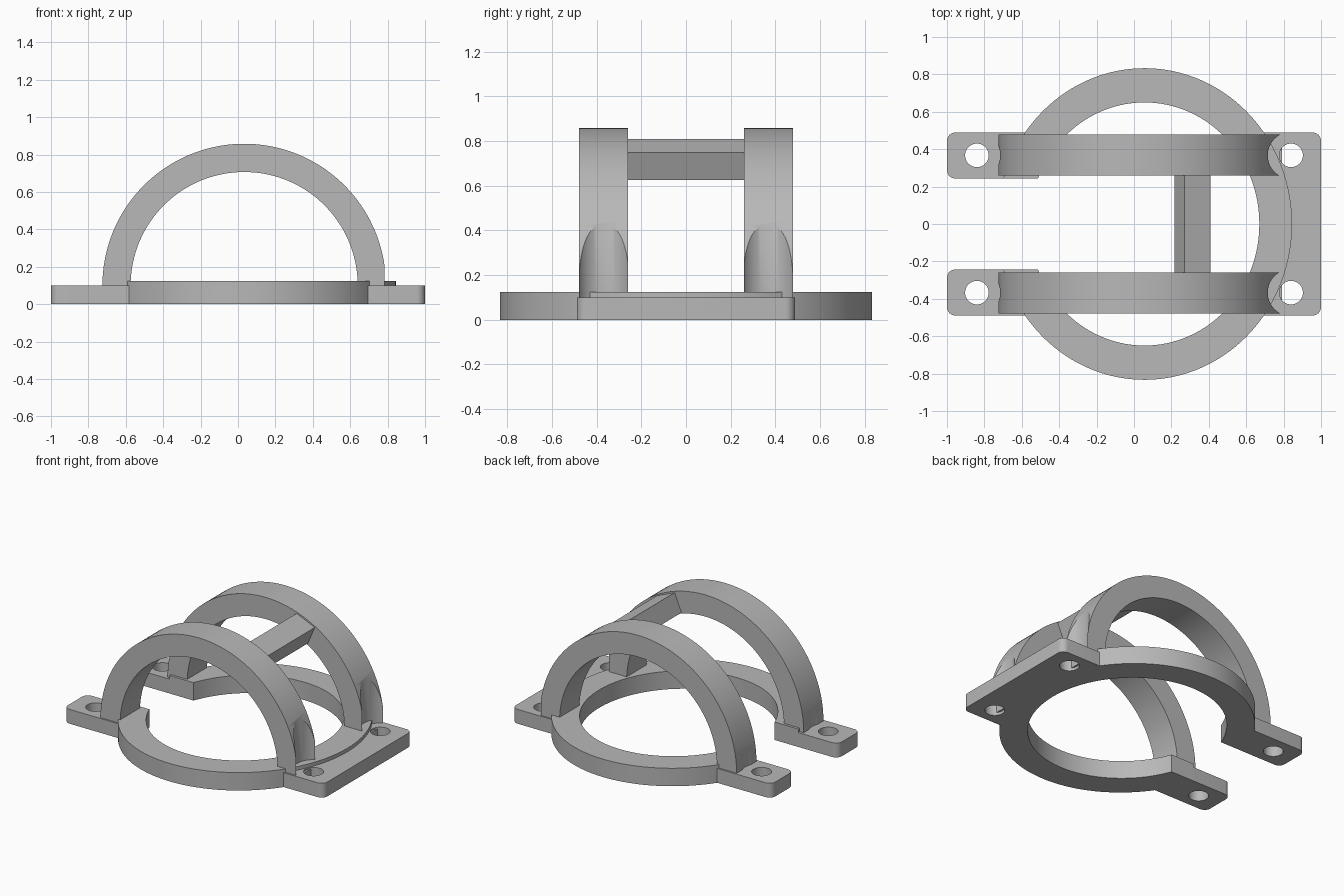
import bpy, bmesh
from math import sin, cos, pi, asin
from mathutils import Vector

if "Cube" in bpy.data.objects:
    bpy.data.objects.remove(bpy.data.objects["Cube"], do_unlink=True)

grey = bpy.data.materials.new("Plain grey")
grey.use_nodes = True
grey.diffuse_color = (0.48, 0.48, 0.48, 1)
grey.node_tree.nodes["Principled BSDF"].inputs["Base Color"].default_value = grey.diffuse_color

HOLE_X, HOLE_Y = 0.84, 0.367
RING_X = 0.056          # ring centre
ARCH_X, ARCH_Z = 0.033, 0.1
GAP_Y = 0.243           # half width of the opening in the ring


def make(name, faces, depth):
    """Extrude a flat set of faces along depth and make an object."""
    bm = bmesh.new()
    for pts in faces:
        bm.faces.new([bm.verts.new(p) for p in pts])
    bmesh.ops.remove_doubles(bm, verts=bm.verts, dist=1e-5)
    new = bmesh.ops.extrude_face_region(bm, geom=bm.faces[:])["geom"]
    bmesh.ops.translate(bm, vec=depth, verts=[v for v in new if isinstance(v, bmesh.types.BMVert)])
    bmesh.ops.recalc_face_normals(bm, faces=bm.faces[:])
    mesh = bpy.data.meshes.new(name)
    bm.to_mesh(mesh)
    bm.free()
    mesh.materials.append(grey)
    obj = bpy.data.objects.new(name, mesh)
    bpy.context.collection.objects.link(obj)
    return obj


def strip(outer, inner):
    """Quads between two matching rows of points."""
    return [(outer[i], outer[i + 1], inner[i + 1], inner[i]) for i in range(len(outer) - 1)]


def drill(obj, x, y, radius, z0, z1):
    """Cut a vertical round hole."""
    circle = [(x + radius * cos(2 * pi * i / 64), y + radius * sin(2 * pi * i / 64), z0) for i in range(64)]
    cutter = make("hole_cutter", [circle], Vector((0, 0, z1 - z0)))
    cutter.hide_render = True
    mod = obj.modifiers.new("hole", "BOOLEAN")
    mod.operation, mod.solver, mod.object = "DIFFERENCE", "EXACT", cutter
    bpy.context.view_layer.objects.active = obj
    bpy.ops.object.modifier_apply(modifier=mod.name)
    bpy.data.objects.remove(cutter, do_unlink=True)


def smooth(obj):
    bpy.ops.object.select_all(action="DESELECT")
    obj.select_set(True)
    bpy.context.view_layer.objects.active = obj
    bpy.ops.object.shade_smooth_by_angle(angle=0.5)


def mounting_plate(name, side, x_inner, y0, y1, hole_ys):
    """Flat plate whose outer corners are rounded; side is -1 or 1."""
    r, n = 0.045, 8
    pts = [(side * x_inner, y0, 0)]
    for cy, start in ((y0 + r, -pi / 2), (y1 - r, 0)):
        for i in range(n + 1):
            a = start + pi / 2 * i / n
            pts.append((side * (1 - r + r * cos(a)), cy + r * sin(a), 0))
    pts.append((side * x_inner, y1, 0))
    obj = make(name, [pts], Vector((0, 0, 0.1)))
    for y in hole_ys:
        drill(obj, side * HOLE_X, y, 0.063, -0.1, 0.2)
    smooth(obj)


# Open oval base ring with flat ends
def oval(rx, ry, n=120):
    end = pi - asin(GAP_Y / ry)
    angles = [-end + 2 * end * i / n for i in range(n + 1)]
    return [(RING_X + rx * cos(a), ry * sin(a), 0) for a in angles]


smooth(make("base_ring", strip(oval(0.789, 0.833), oval(0.614, 0.65)), Vector((0, 0, 0.125))))

# Mounting plates
mounting_plate("right_front_tab", -1, 0.56, -0.489, -GAP_Y, [-HOLE_Y])
mounting_plate("right_back_tab", -1, 0.56, GAP_Y, 0.489, [HOLE_Y])
mounting_plate("left_plate", 1, 0.68, -0.489, 0.489, [-HOLE_Y, HOLE_Y])


# Two arches, notched for clearance around the screw holes
def arc(r, n=72):
    pts = [(ARCH_X + r * cos(pi * i / n), ARCH_Z + r * sin(pi * i / n)) for i in range(n + 1)]
    return [(ARCH_X + r, 0.02)] + pts + [(ARCH_X - r, 0.02)]


for name, y0 in (("front_arch", -0.478), ("back_arch", 0.26)):
    outer, inner = [[(x, y0, z) for x, z in arc(r)] for r in (0.758, 0.607)]
    arch = make(name, strip(outer, inner), Vector((0, 0.218, 0)))
    hole_y = HOLE_Y if y0 > 0 else -HOLE_Y
    for side in (-1, 1):
        drill(arch, side * HOLE_X, hole_y, 0.125, 0.09, 0.7)
    smooth(arch)

# Tilted crossbar joining the arches
bar = [(0.217, 0.685), (0.27, 0.81), (0.41, 0.75), (0.357, 0.625)]
make("crossbar", [[(x, -0.27, z) for x, z in bar]], Vector((0, 0.54, 0)))
